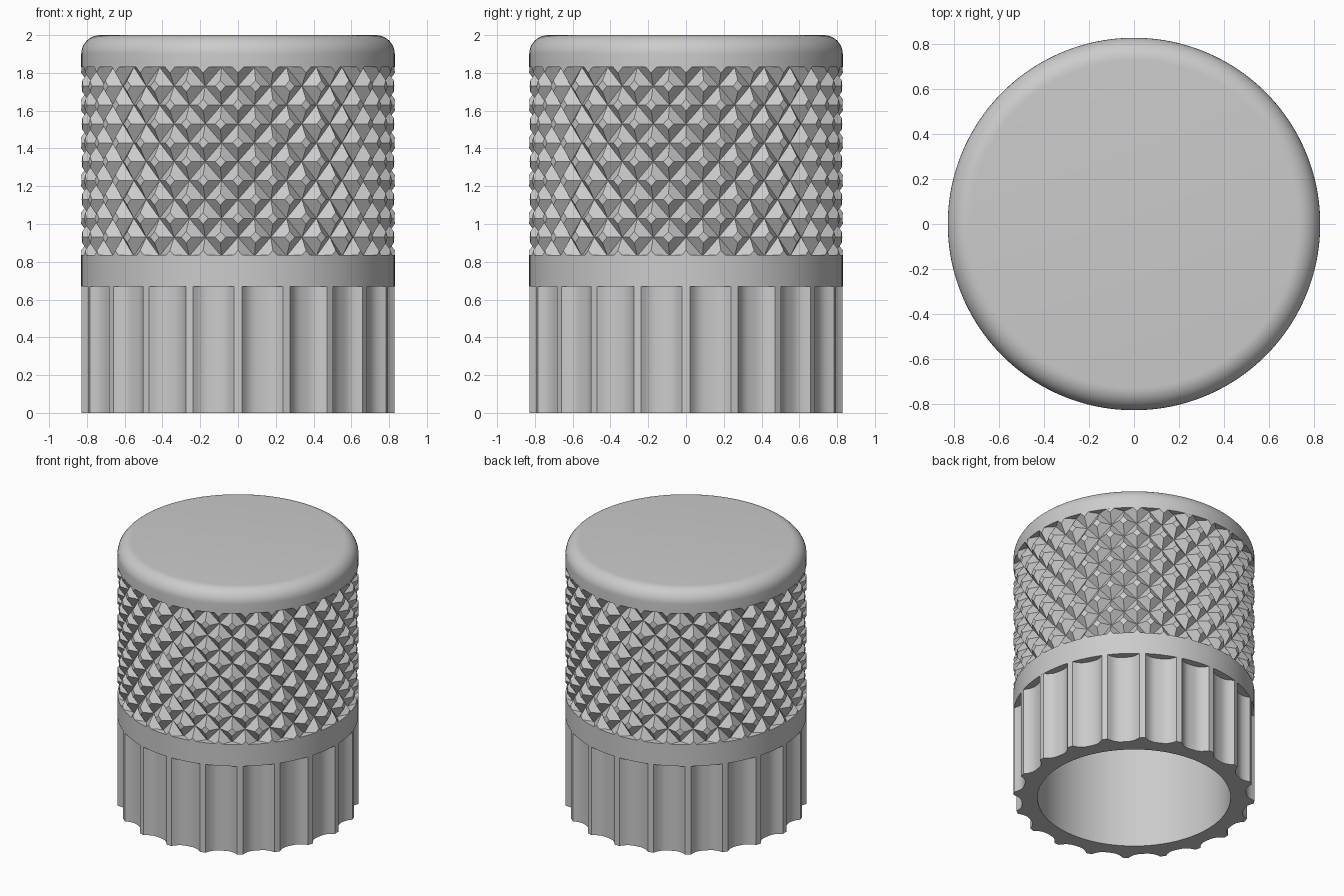
import bpy, bmesh, math

cube = bpy.data.objects.get("Cube")
if cube:
    bpy.data.objects.remove(cube, do_unlink=True)

R = 0.83            # outer radius
BORE = 0.665        # inner radius
SEG = 120

grey = bpy.data.materials.new("plain_grey")
grey.use_nodes = True
COLOUR = (0.6, 0.6, 0.6, 1)
grey.diffuse_color = COLOUR
grey.node_tree.nodes["Principled BSDF"].inputs["Base Color"].default_value = COLOUR


def polar(r, a, z):
    return (r * math.cos(a), r * math.sin(a), z)


def finish(name, bm, smooth=True):
    bmesh.ops.remove_doubles(bm, verts=bm.verts, dist=1e-5)
    bmesh.ops.recalc_face_normals(bm, faces=bm.faces)
    mesh = bpy.data.meshes.new(name)
    bm.to_mesh(mesh)
    bm.free()
    mesh.materials.append(grey)
    obj = bpy.data.objects.new(name, mesh)
    bpy.context.collection.objects.link(obj)
    if smooth:
        bpy.ops.object.select_all(action="DESELECT")
        obj.select_set(True)
        bpy.context.view_layer.objects.active = obj
        bpy.ops.object.shade_smooth_by_angle(angle=math.radians(28))
    return obj


def lathe(name, profile):
    """Spin a list of (radius, z) points around the z axis."""
    bm = bmesh.new()
    verts = [bm.verts.new((r, 0, z)) for r, z in profile]
    edges = [bm.edges.new(pair) for pair in zip(verts, verts[1:])]
    bmesh.ops.spin(bm, geom=verts + edges, cent=(0, 0, 0), axis=(0, 0, 1),
                   angle=math.tau, steps=SEG, use_duplicate=False)
    return finish(name, bm)


# Cap with a rounded rim
FILLET = 0.1
rim = [(R - FILLET + FILLET * math.cos(t), 2 - FILLET + FILLET * math.sin(t))
       for t in (math.pi / 2 * i / 10 for i in range(11))]
lathe("cap", [(0, 1.83), (R, 1.83)] + rim + [(0, 2)])

# Plain band between grip and skirt, and the inner wall
lathe("band", [(BORE, 0.67), (R, 0.67), (R, 0.835), (BORE, 0.835)])
lathe("bore", [(BORE, 0), (BORE, 1.83)])

# Fluted skirt: narrow ribs with scooped grooves between them
RIBS, STEPS, DEPTH = 20, 12, 0.055
pitch = math.tau / RIBS
rib_half = 0.02 / R
outline = []
for i in range(RIBS):
    for j in range(STEPS + 1):
        t = 2 * j / STEPS - 1
        angle = (i + 0.5) * pitch + t * (pitch / 2 - rib_half)
        outline.append((R - DEPTH * (1 - abs(t) ** 3), angle))
bm = bmesh.new()
for (r1, a1), (r2, a2) in zip(outline, outline[1:] + outline[:1]):
    low1, low2 = bm.verts.new(polar(r1, a1, 0)), bm.verts.new(polar(r2, a2, 0))
    top1, top2 = bm.verts.new(polar(r1, a1, 0.67)), bm.verts.new(polar(r2, a2, 0.67))
    in1, in2 = bm.verts.new(polar(BORE, a1, 0)), bm.verts.new(polar(BORE, a2, 0))
    bm.faces.new((low1, low2, top2, top1))
    bm.faces.new((in1, in2, low2, low1))
finish("fluted_skirt", bm)

# Knurled grip: truncated diamond studs between crossing grooves
COLS, ROWS, VALLEY, FLAT = 56, 10, 0.78, 0.3
Z0, Z1 = 0.83, 1.83
bm = bmesh.new()
for k in range(ROWS + 1):
    for i in range(k % 2, COLS, 2):
        def point(r, di, dk):
            return bm.verts.new(polar(r, (i + di) * math.tau / COLS,
                                      Z0 + (k + dk) * (Z1 - Z0) / ROWS))
        dirs = [(1, 0), (0, 1), (-1, 0), (0, -1)]
        dirs = [d for d in dirs if 0 <= k + d[1] <= ROWS]
        foot = [point(VALLEY, *d) for d in dirs]
        crown = [point(R, d[0] * FLAT, d[1] * FLAT) for d in dirs]
        bm.faces.new(crown)
        for n, d in enumerate(dirs):
            m = (n + 1) % len(dirs)
            if d[0] * dirs[m][0] + d[1] * dirs[m][1] == 0:
                bm.faces.new((foot[n], foot[m], crown[m], crown[n]))
finish("knurled_grip", bm, smooth=False)
